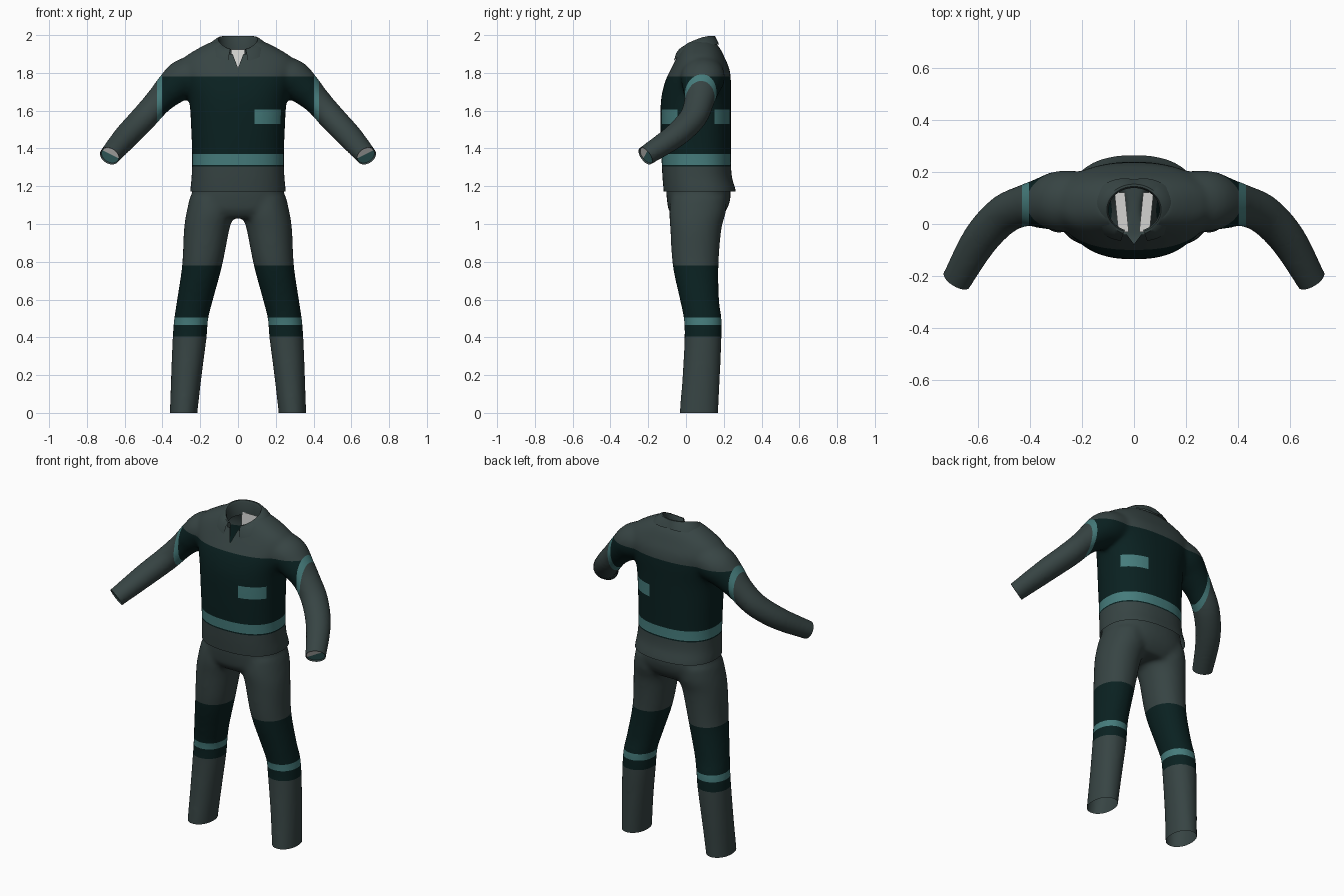
import bpy, bmesh, math
from mathutils import Vector

if "Cube" in bpy.data.objects:
    bpy.data.objects.remove(bpy.data.objects["Cube"])

COLOURS = {
    "slate_cloth": (0.038, 0.058, 0.057),
    "dark_green_cloth": (0.003, 0.015, 0.015),
    "teal_reflective": (0.06, 0.2, 0.2),
    "white_lining": (0.75, 0.75, 0.73),
}
MATS = []
for mat_name, rgb in COLOURS.items():
    m = bpy.data.materials.new(mat_name)
    m.use_nodes = True
    m.diffuse_color = (*rgb, 1)
    m.node_tree.nodes["Principled BSDF"].inputs["Base Color"].default_value = (*rgb, 1)
    m.node_tree.nodes["Principled BSDF"].inputs["Roughness"].default_value = 0.9
    MATS.append(m)
SLATE, DARK, TEAL, WHITE = range(4)


def finish(name, bm):
    """Turn a bmesh into a smooth shaded object with the shared materials."""
    me = bpy.data.meshes.new(name)
    bm.to_mesh(me)
    bm.free()
    for mat in MATS:
        me.materials.append(mat)
    for p in me.polygons:
        p.use_smooth = True
    me.set_sharp_from_angle(angle=math.radians(40))
    ob = bpy.data.objects.new(name, me)
    bpy.context.collection.objects.link(ob)
    return ob


def spline(rows, steps=5):
    """Smoothly interpolate rows of numbers."""
    out = []
    for i in range(len(rows) - 1):
        a, b, c, d = (rows[min(max(i + k, 0), len(rows) - 1)] for k in (-1, 0, 1, 2))
        for s in range(steps):
            t = s / steps
            out.append([q + 0.5 * t * (r - p + t * (2 * p - 5 * q + 4 * r - w + t * (3 * (q - r) + w - p)))
                        for p, q, r, w in zip(a, b, c, d)])
    return out + [list(rows[-1])]


def loft(bm, sections, power=2.0, sides=40):
    """Skin a closed tube over (centre, u, v) sections."""
    rings = []
    for c, u, v in sections:
        ring = []
        for k in range(sides):
            a = math.tau * k / sides
            ca, sa = math.cos(a), math.sin(a)
            x = math.copysign(abs(ca) ** (2 / power), ca)
            y = math.copysign(abs(sa) ** (2 / power), sa)
            ring.append(bm.verts.new(c + u * x + v * y))
        rings.append(ring)
    for lo, hi in zip(rings, rings[1:]):
        for k in range(sides):
            j = (k + 1) % sides
            bm.faces.new((lo[k], lo[j], hi[j], hi[k]))
    bm.faces.new(rings[0][::-1])
    bm.faces.new(rings[-1])


def upright(rows, side=1):
    """Horizontal sections from rows of height, centre x, half width, front y, back y."""
    return [(Vector((side * x, (f + b) / 2, z)), Vector((w, 0, 0)), Vector((0, (b - f) / 2, 0)))
            for z, x, w, f, b in spline(rows)]


def along(rows, side):
    """Sections square to a path, from rows of x, y, z, radius."""
    pts = [(Vector((side * x, y, z)), r) for x, y, z, r in spline(rows)]
    out = []
    for i, (p, r) in enumerate(pts):
        t = (pts[min(i + 1, len(pts) - 1)][0] - pts[max(i - 1, 0)][0]).normalized()
        u = t.cross(Vector((0, 0, 1))).normalized()
        out.append((p, u * r * 1.1, u.cross(t) * r))
    return out


def fuse(bm):
    """Merge overlapping tubes into one soft skin."""
    ob = finish("fuse_helper", bm)
    rem = ob.modifiers.new("fuse", "REMESH")
    rem.mode = "VOXEL"
    rem.voxel_size = 0.013
    sm = ob.modifiers.new("soften", "SMOOTH")
    sm.factor, sm.iterations = 0.5, 7
    dg = bpy.context.evaluated_depsgraph_get()
    new = bmesh.new()
    new.from_object(ob, dg)
    me = ob.data
    bpy.data.objects.remove(ob)
    bpy.data.meshes.remove(me)
    return new


def cut(bm, co, no, trim=False):
    geom = bm.verts[:] + bm.edges[:] + bm.faces[:]
    res = bmesh.ops.bisect_plane(bm, geom=geom, dist=1e-5, plane_co=co, plane_no=no, clear_outer=trim)
    return [e for e in res["geom_cut"] if isinstance(e, bmesh.types.BMEdge)]


def paint(bm, rule):
    for f in bm.faces:
        f.material_index = rule(f.calc_center_median())


# Jacket: torso and sleeves
TORSO = [(1.08, 0, .25, -.11, .27), (1.17, 0, .253, -.118, .265), (1.25, 0, .246, -.125, .243),
         (1.35, 0, .243, -.13, .238), (1.5, 0, .248, -.135, .238), (1.65, 0, .258, -.133, .238),
         (1.75, 0, .285, -.112, .238), (1.82, 0, .305, -.08, .23), (1.88, 0, .285, -.05, .205),
         (1.93, 0, .21, -.025, .18), (1.965, 0, .14, 0, .15)]
SLEEVE = [(.18, .09, 1.8, .1), (.28, .088, 1.77, .106), (.35, .08, 1.718, .09), (.42, .07, 1.65, .073),
          (.5, .035, 1.56, .069), (.59, -.06, 1.465, .064), (.68, -.215, 1.36, .053), (.705, -.26, 1.33, .051)]
bm = bmesh.new()
loft(bm, upright(TORSO), 2.35)
for s in (1, -1):
    loft(bm, along(SLEEVE, s))
bm = fuse(bm)

cut(bm, (0, 0, 1.172), (0, 0, -1), True)
for z in (1.304, 1.312, 1.37, 1.53, 1.605, 1.78):
    cut(bm, (0, 0, z), (0, 0, 1))
for x in (-.43, -.403, .088, .403, .43):
    cut(bm, (x, 0, 0), (1, 0, 0))
for y in (-.045, .15):
    cut(bm, (0, y, 0), (0, 1, 0))

# Open neck and V front
V_LOW, V_SLOPE = 1.825, 0.38
for s in (1, -1):
    cut(bm, (0, 0, V_LOW), (s, 0, -V_SLOPE))


def in_neck(p):
    hole = p.z > 1.85 and (p.x / .112) ** 2 + ((p.y - .055) / .1) ** 2 < 1
    return hole or (p.y < .03 and abs(p.x) < (p.z - V_LOW) * V_SLOPE)


bmesh.ops.delete(bm, geom=[f for f in bm.faces if in_neck(f.calc_center_median())], context="FACES")


def jacket_colour(p):
    if abs(p.x) > .43:
        return SLATE
    if abs(p.x) > .403:
        return TEAL
    if p.z > 1.78 or p.z < 1.304:
        return SLATE
    if 1.312 < p.z < 1.37:
        return TEAL
    if 1.53 < p.z < 1.605 and p.x > .088 and not -.045 < p.y < .15:
        return TEAL
    return DARK


paint(bm, jacket_colour)

# Recessed cuff linings
for s in (1, -1):
    centre = Vector((s * .68, -.215, 1.36))
    edges = cut(bm, centre, Vector((s * .46, -.75, -.5)), True)
    fill = bmesh.ops.holes_fill(bm, edges=edges, sides=0)["faces"]
    bmesh.ops.inset_region(bm, faces=fill, thickness=.005, depth=-.008)
    geom = set(fill)
    for f in fill:
        geom.update(f.verts, f.edges)
    half = bmesh.ops.bisect_plane(bm, geom=list(geom), plane_co=centre + Vector((0, 0, .012)),
                                  plane_no=(-s * .5, 0, 1))["geom"]
    for f in half:
        if isinstance(f, bmesh.types.BMFace):
            d = f.calc_center_median() - centre
            f.material_index = WHITE if d.z - s * .5 * d.x > .012 else TEAL
finish("jacket", bm)

# Folded collar
bm = bmesh.new()
strips = []
COUNT, GAP = 48, 0.36
for i in range(COUNT + 1):
    a = GAP + (math.tau - 2 * GAP) * i / COUNT
    front = ((1 + math.cos(a)) / 2) ** 2
    side = abs(math.sin(a))
    top = 1.996 - .075 * front
    out = .03 + .036 * side
    fold = [(0, -.09), (-.002, -.012), (.004, 0), (.013, 0), (out * .7, -.022), (out, -.045 - .02 * front)]
    strips.append([bm.verts.new(((.1 + r) * math.sin(a), .055 - (.085 + r) * math.cos(a), top + h))
                   for r, h in fold])
for a, b in zip(strips, strips[1:]):
    for k in range(len(a) - 1):
        bm.faces.new((a[k], b[k], b[k + 1], a[k + 1]))
finish("collar", bm)


def panel(name, corners, colour):
    bm = bmesh.new()
    bm.faces.new([bm.verts.new(c) for c in corners])
    paint(bm, lambda p: colour)
    finish(name, bm)


# Pale inner lining seen through the neck
panel("back_lining", [(-.065, .125, 1.74), (.065, .125, 1.74), (.065, .125, 1.925), (-.065, .125, 1.925)], WHITE)
for s, label in ((1, "left"), (-1, "right")):
    panel(label + "_lining_strip",
          [(s * .02, -.03, 1.7), (s * .06, -.03, 1.7), (s * .075, .12, 1.72), (s * .035, .12, 1.72)], WHITE)

# Trousers: pelvis and legs
PELVIS = [(1.03, 0, .22, -.06, .18), (1.07, 0, .262, -.09, .212), (1.12, 0, .256, -.1, .232),
          (1.18, 0, .242, -.105, .235), (1.3, 0, .23, -.105, .22)]
LEG = [(1.14, .135, .12, -.08, .215), (1.06, .146, .127, -.088, .21), (.97, .166, .12, -.083, .187),
       (.78, .19, .106, -.07, .172), (.6, .2275, .095, -.032, .175), (.5, .2475, .09, -.012, .188),
       (.4, .256, .09, -.008, .188), (.2, .273, .081, -.018, .18), (0, .288, .073, -.034, .17),
       (-.08, .293, .072, -.036, .168)]
bm = bmesh.new()
loft(bm, upright(PELVIS), 2.3)
for s in (1, -1):
    loft(bm, upright(LEG, s), 2.1)
bm = fuse(bm)
cut(bm, (0, 0, 1.25), (0, 0, 1), True)
cut(bm, (0, 0, 0), (0, 0, -1), True)
for z in (.405, .465, .505, .78):
    cut(bm, (0, 0, z), (0, 0, 1))


def trouser_colour(p):
    if .465 < p.z < .505:
        return TEAL
    return DARK if .405 < p.z < .78 else SLATE


paint(bm, trouser_colour)
finish("trousers", bm)
